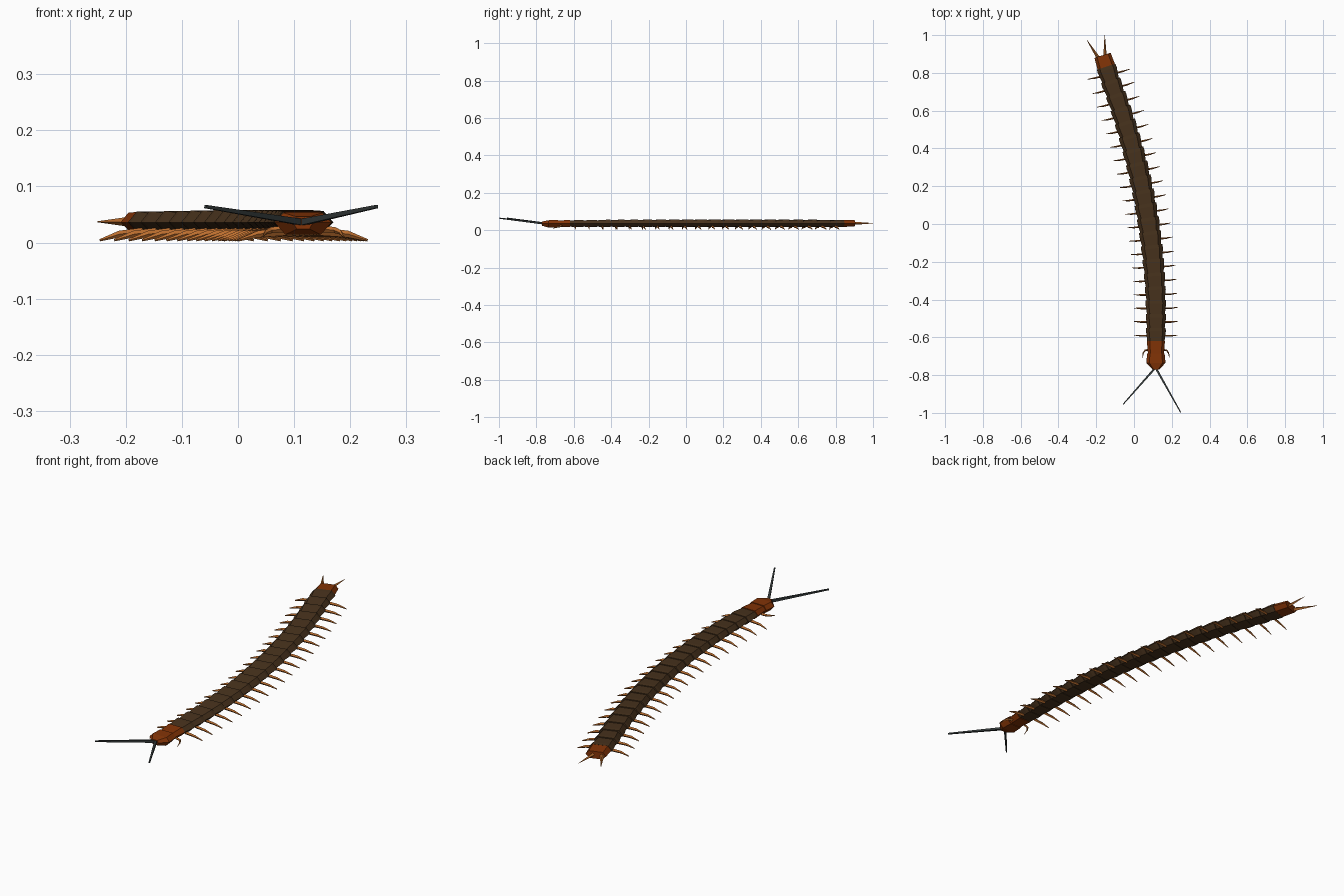
import bpy, bmesh, math
from mathutils import Vector

if "Cube" in bpy.data.objects:
    bpy.data.objects.remove(bpy.data.objects["Cube"])


def material(name, rgb):
    m = bpy.data.materials.new(name)
    m.diffuse_color = (*rgb, 1)
    m.use_nodes = True
    m.node_tree.nodes["Principled BSDF"].inputs["Base Color"].default_value = m.diffuse_color
    return m


BROWN = material("plate brown", (0.066, 0.033, 0.0125))
RUST = material("head rust", (0.23, 0.034, 0.002))
ORANGE = material("leg orange", (0.50, 0.155, 0.028))
SLATE = material("antenna slate", (0.036, 0.045, 0.045))


def centre(y):
    """x of the curved body line at y"""
    if y < -0.5:
        return 0.116
    if y > 0.75:
        return centre(0.75) - 0.32 * (y - 0.75)
    return 0.078 - 0.152 * y - 0.1506 * y * y


def frame(y):
    """point on the body line, rearward direction, right-hand direction"""
    e = 0.01
    t = Vector((centre(y + e) - centre(y - e), 2 * e, 0)).normalized()
    return Vector((centre(y), y, 0)), t, Vector((t.y, -t.x, 0))


def loft(name, rings, mat):
    """skin a list of rings and cap both ends"""
    bm = bmesh.new()
    vs = [[bm.verts.new(p) for p in r] for r in rings]
    n = len(rings[0])
    for a, b in zip(vs, vs[1:]):
        for i in range(n):
            bm.faces.new((a[i], a[(i + 1) % n], b[(i + 1) % n], b[i]))
    bm.faces.new(vs[0][::-1])
    bm.faces.new(vs[-1])
    bmesh.ops.recalc_face_normals(bm, faces=bm.faces)
    me = bpy.data.meshes.new(name)
    bm.to_mesh(me)
    bm.free()
    me.materials.append(mat)
    ob = bpy.data.objects.new(name, me)
    bpy.context.collection.objects.link(ob)
    return ob


def section(y, w, top, bottom, mid=0.036):
    """six-sided body cross-section, w = half width"""
    c, t, r = frame(y)
    pts = [(-0.68, top), (0.68, top), (1, mid), (0.62, bottom), (-0.62, bottom), (-1, mid)]
    return [c + r * (u * w) + Vector((0, 0, z)) for u, z in pts]


def spike(name, path, radii, mat, flat=1.0, turn=0.0, sides=4):
    """tapered tube along a few points; flat < 1 narrows it sideways"""
    path = [Vector(p) for p in path]
    rings = []
    for i, p in enumerate(path):
        d = (path[min(i + 1, len(path) - 1)] - path[max(i - 1, 0)]).normalized()
        s = d.cross(Vector((0, 0, 1))).normalized()
        u = s.cross(d)
        rings.append([p + radii[i] * (s * flat * math.cos(a) + u * math.sin(a))
                      for a in (turn + 2 * math.pi * k / sides for k in range(sides))])
    return loft(name, rings, mat)


# Body segments, each flaring towards its rear edge, with a pair of legs
N, START, END = 20, -0.625, 0.83
PITCH = (END - START) / N
for i in range(N):
    y = START + i * PITCH
    k = math.sin(math.pi * (i + 0.5) / N)
    w, top = 0.052 + 0.007 * k, 0.055 + 0.003 * k
    loft(f"body_segment_{i + 1}",
         [section(y, w * 0.86, top - 0.004, 0.019),
          section(y + PITCH * 0.8, w, top, 0.016),
          section(y + PITCH * 1.04, w * 0.98, top, 0.017)], BROWN)
    c, t, r = frame(y + PITCH * 0.47)
    t = Vector((t.x * 0.75, t.y, 0)).normalized()
    r = Vector((t.y, -t.x, 0))
    for side, label in ((-1, "left"), (1, "right")):
        path = [c + r * side * u + t * s + Vector((0, 0, z)) for u, s, z in
                ((0.03, -0.001, 0.020), (0.08, -0.001, 0.015), (0.115, 0.002, 0.004))]
        spike(f"{label}_leg_{i + 1}", path, (0.0075, 0.006, 0.002), ORANGE, flat=0.7)

# Belly core joining the segments
loft("belly_core", [section(START - 0.02 + j * (END - START + 0.03) / 24, 0.042, 0.05, 0.021)
                    for j in range(25)], BROWN)

# Collar segment and faceted head
loft("collar", [section(-0.70, 0.041, 0.050, 0.018), section(-0.62, 0.048, 0.055, 0.016)], RUST)
loft("head", [section(-0.77, 0.018, 0.046, 0.024), section(-0.735, 0.051, 0.053, 0.014),
              section(-0.685, 0.046, 0.054, 0.015)], RUST)

# Fangs curling forward under the head
for side, label in ((-1, "left"), (1, "right")):
    spike(f"{label}_fang", [(0.116 + side * u, y, z) for u, y, z in
                            ((0.035, -0.665, 0.024), (0.057, -0.669, 0.022),
                             (0.067, -0.683, 0.018), (0.072, -0.71, 0.010))],
          (0.006, 0.0055, 0.004, 0.001), ORANGE, flat=0.8)

# Antennae
for label, tip in (("left", (-0.058, -0.955, 0.064)), ("right", (0.247, -0.997, 0.064))):
    spike(f"{label}_antenna", [(0.114, -0.76, 0.036), tip], (0.008, 0.004), SLATE,
          turn=math.pi / 4)

# Tail segment and two rear spines
loft("tail_segment", [section(0.82, 0.049, 0.055, 0.017), section(0.893, 0.045, 0.053, 0.02)], RUST)
for label, base, tip in (("left", (-0.186, 0.875, 0.037), (-0.25, 0.975, 0.037)),
                         ("right", (-0.153, 0.875, 0.037), (-0.155, 1.0, 0.037))):
    spike(f"{label}_tail_spine", [base, tip], (0.010, 0.001), ORANGE)
